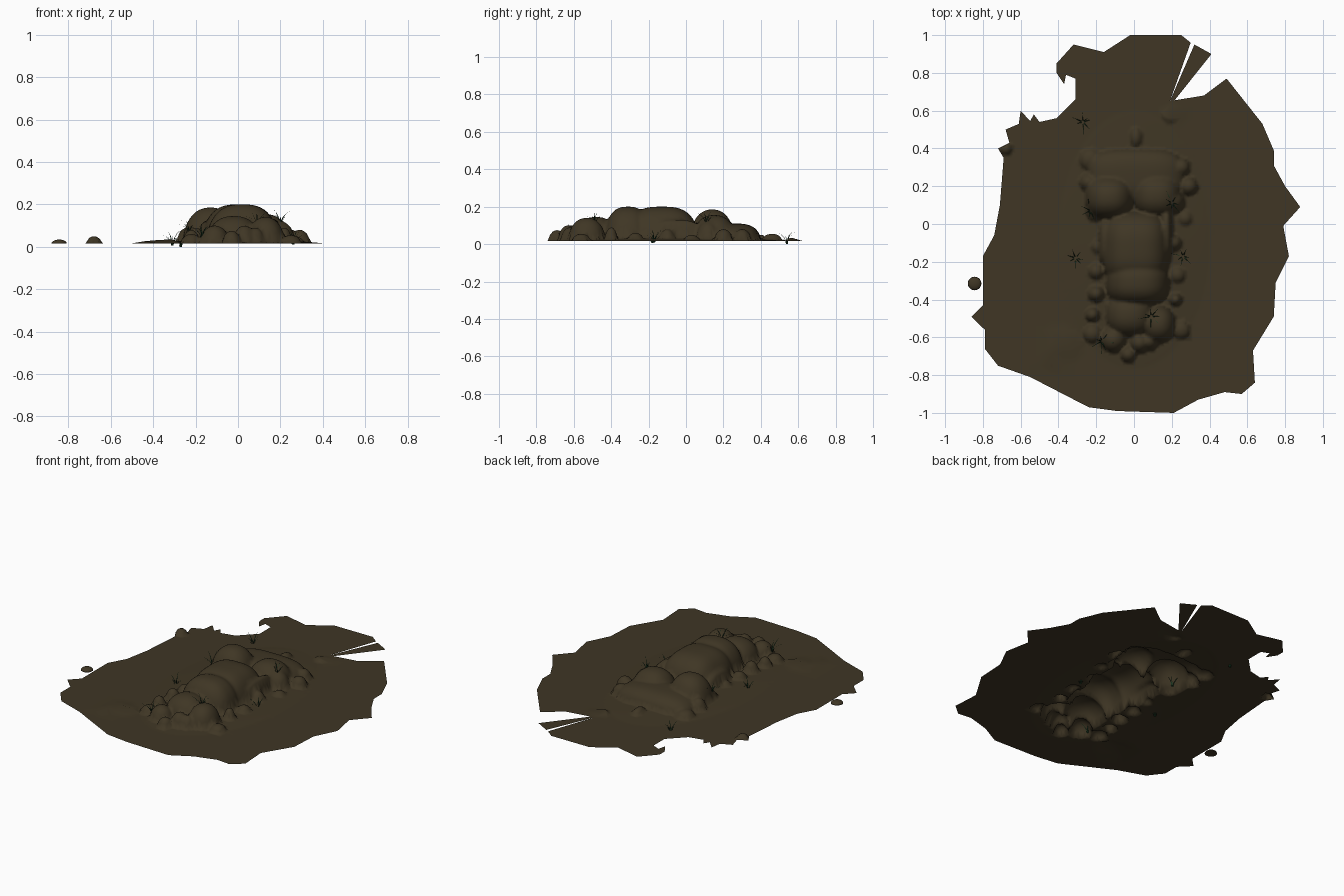
import bpy, bmesh, math, random
from mathutils import Vector, geometry

if "Cube" in bpy.data.objects:
    bpy.data.objects.remove(bpy.data.objects["Cube"])

random.seed(4)

def material(name, col):
    m = bpy.data.materials.new(name)
    m.diffuse_color = (*col, 1)
    m.use_nodes = True
    m.node_tree.nodes["Principled BSDF"].inputs["Base Color"].default_value = m.diffuse_color
    return m

SOIL = material("dark_soil", (0.050, 0.037, 0.018))
GREEN = material("grass_green", (0.010, 0.045, 0.018))
BASE = 0.016

# ragged rim of the soil sheet
RIM = [(-.02, 1), (.25, 1), (.30, .96), (.19, .65), (.32, .95), (.41, .90), (.215, .655),
       (.37, .68), (.49, .77), (.68, .53), (.74, .39), (.74, .31), (.80, .20), (.88, .09),
       (.79, -.01), (.82, -.17), (.75, -.31), (.74, -.49), (.63, -.67), (.64, -.84),
       (.57, -.90), (.48, -.89), (.34, -.93), (.21, -1), (-.09, -.99), (-.24, -.97),
       (-.55, -.81), (-.72, -.75), (-.79, -.66), (-.79, -.56), (-.86, -.49), (-.80, -.43),
       (-.80, -.17), (-.74, -.06), (-.71, .10), (-.69, .35), (-.72, .40), (-.66, .43),
       (-.68, .50), (-.61, .53), (-.60, .60), (-.55, .545), (-.53, .58), (-.50, .54),
       (-.41, .56), (-.31, .66), (-.31, .77), (-.36, .79), (-.37, .74), (-.41, .80),
       (-.41, .85), (-.32, .95), (-.16, .91)]

# big lumps: x, y, radius x, radius y, height, squareness
BIG = [(.01, -.13, .18, .20, .20, 3), (.02, -.31, .17, .13, .20, 2.6),
       (-.13, .14, .13, .12, .185, 2.3), (.12, .15, .13, .12, .155, 2.3),
       (.01, .25, .26, .15, .11, 3.2), (-.02, -.48, .13, .12, .145, 2.3),
       (.13, -.53, .09, .10, .14, 2.2), (.17, -.05, .035, .17, .13, 2.5),
       (-.15, -.10, .04, .13, .12, 2.5), (.01, .46, .035, .055, .055, 2)]

# small clods round the mound: x, y, radius, height
CLODS = [(-.20, -.37, .045, .09), (-.20, -.25, .045, .07), (-.22, -.48, .04, .08),
         (-.22, -.58, .05, .06), (-.11, -.61, .07, .10), (.03, -.63, .055, .10),
         (-.03, -.69, .045, .075), (.08, -.62, .05, .09), (.22, -.40, .035, .09),
         (.23, -.27, .045, .06), (.25, -.56, .05, .055), (-.20, .07, .06, .08),
         (.20, .12, .07, .12), (.21, -.10, .045, .08), (.29, .20, .05, .08),
         (.25, .30, .05, .08), (-.23, .34, .06, .06), (-.24, .22, .05, .09),
         (-.34, -.64, .05, .04), (-.45, -.66, .05, .03), (.19, .58, .045, .035),
         (.27, .03, .04, .05), (-.19, -.12, .04, .06), (-.68, .40, .035, .05)]
LUMPS = BIG + [(x, y, r, r, h, 2) for x, y, r, h in CLODS]

def ground_height(x, y):
    # gentle apron, then domes merged with a soft maximum
    d = math.hypot(x / .40, (y + .08) / .68)
    z = .028 * max(0, 1 - d) ** .8
    for cx, cy, rx, ry, h, p in LUMPS:
        q = abs((x - cx) / rx) ** p + abs((y - cy) / ry) ** p
        if q < 1:
            dome = (h - BASE) * (1 - q) ** .5
            k = .014
            t = max(k - abs(z - dome), 0) / k
            z = max(z, dome) + t * t * k * .25 * min(1, dome / k)
    return BASE + z

def finish(bm, name, mat, smooth=True):
    me = bpy.data.meshes.new(name)
    bm.to_mesh(me)
    bm.free()
    me.materials.append(mat)
    for p in me.polygons:
        p.use_smooth = smooth
    ob = bpy.data.objects.new(name, me)
    bpy.context.collection.objects.link(ob)
    return ob

# soil sheet: fine points over the mound, coarse points elsewhere
pts = [Vector(p) for p in RIM]
STEP = .0125
for i in range(-80, 81):
    for j in range(-80, 81):
        x, y = i * STEP, j * STEP
        near = math.hypot(x / .42, (y + .08) / .72) < 1 or math.hypot(x + .68, y - .4) < .06
        if near or (i % 5 == 0 and j % 5 == 0):
            pts.append(Vector((x + random.uniform(-.002, .002), y + random.uniform(-.002, .002))))
res = geometry.delaunay_2d_cdt(pts, [], [list(range(len(RIM)))[::-1]], 1, 1e-5)
bm = bmesh.new()
vs = [bm.verts.new((v.x, v.y, ground_height(v.x, v.y))) for v in res[0]]
for f in res[2]:
    bm.faces.new([vs[i] for i in f])
bmesh.ops.delete(bm, geom=[v for v in bm.verts if not v.link_faces], context='VERTS')
for f in bm.faces:
    f.normal_update()
    if f.normal.z < 0:
        f.normal_flip()
finish(bm, "soil_mound", SOIL)

# loose clod at the left rim
bm = bmesh.new()
bmesh.ops.create_uvsphere(bm, u_segments=20, v_segments=10, radius=.036)
for v in bm.verts:
    v.co = (v.co.x - .844, v.co.y - .315, max(0, v.co.z) * .5 + BASE)
finish(bm, "loose_clod", SOIL)

# grass tufts: thin curved blades leaning outward
def tuft(bm, x, y, z, blades=7):
    for b in range(blades):
        a = b * math.tau / blades + random.uniform(-.3, .3)
        out = Vector((math.cos(a), math.sin(a), 0))
        side = Vector((-out.y, out.x, 0))
        reach, tall = random.uniform(.025, .065), random.uniform(.045, .085)
        rows = []
        for k in range(5):
            t = k / 4
            c = Vector((x, y, z)) + out * (.004 + reach * t ** 1.6) + Vector((0, 0, tall * (t - .2 * t ** 3)))
            w = .0035 * (1 - .85 * t)
            rows.append((bm.verts.new(c - side * w), bm.verts.new(c + side * w)))
        for lo, hi in zip(rows, rows[1:]):
            bm.faces.new((lo[0], lo[1], hi[1], hi[0]))

bm = bmesh.new()
for x, y in [(-.27, .54), (-.23, .07), (-.31, -.18), (-.17, -.62), (.09, -.49), (.26, -.17), (.20, .11)]:
    tuft(bm, x, y, max(0, ground_height(x, y) - .018))
finish(bm, "grass_tufts", GREEN)
